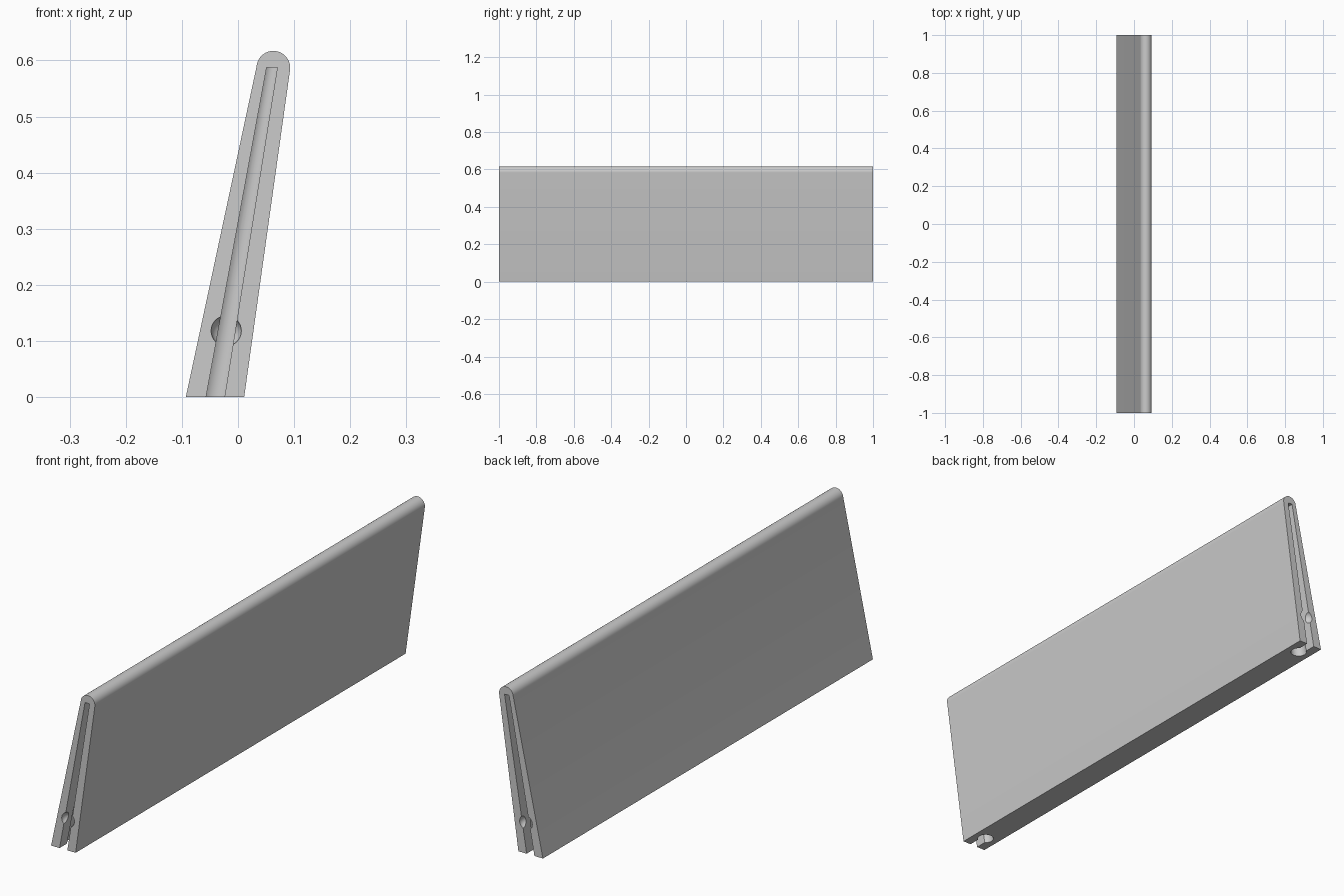
import bpy, bmesh, math
from mathutils import Matrix

cube = bpy.data.objects.get("Cube")
if cube:
    bpy.data.objects.remove(cube)

grey = bpy.data.materials.new("plain_grey")
grey.use_nodes = True
grey.diffuse_color = (0.6, 0.6, 0.6, 1)
grey.node_tree.nodes["Principled BSDF"].inputs["Base Color"].default_value = (0.6, 0.6, 0.6, 1)


def loft(name, lower, upper):
    """Solid between two matching closed outlines."""
    bm = bmesh.new()
    a = [bm.verts.new(p) for p in lower]
    b = [bm.verts.new(p) for p in upper]
    bm.faces.new(a)
    bm.faces.new(b)
    for i in range(len(a)):
        j = (i + 1) % len(a)
        bm.faces.new((a[i], a[j], b[j], b[i]))
    return finish(name, bm)


def finish(name, bm):
    bmesh.ops.recalc_face_normals(bm, faces=bm.faces)
    mesh = bpy.data.meshes.new(name)
    bm.to_mesh(mesh)
    bm.free()
    mesh.materials.append(grey)
    obj = bpy.data.objects.new(name, mesh)
    bpy.context.collection.objects.link(obj)
    return obj


# Tapered panel with a rounded upper edge
profile = [(-0.093, 0), (0.011, 0)]
for i in range(25):
    t = math.radians(-8 + 176 * i / 24 + (8 * i / 24))
    profile.append((0.063 + 0.03 * math.cos(t), 0.587 + 0.03 * math.sin(t)))
panel = loft("panel", [(x, -1, z) for x, z in profile], [(x, 1, z) for x, z in profile])


# Leaning keyhole slot: narrow mouth opening into a round channel
def keyhole(z, side):
    k = z / 0.587
    cx = -0.0405 + 0.101 * k
    half = 0.0165 - 0.007 * k
    r = 0.03 - 0.013 * k
    start = math.asin(half / r)
    pts = [(-half, -0.03), (half, -0.03)]
    for i in range(21):
        t = start + (2 * math.pi - 2 * start) * i / 20
        pts.append((r * math.sin(t), 0.07 - r * math.cos(t)))
    return [(cx + x, side * (1 - d), z) for x, d in pts]


cutters = []
for side, label in ((-1, "front"), (1, "back")):
    cutters.append(loft(label + "_slot_cutter", keyhole(-0.03, side), keyhole(0.587, side)))
    # Round socket in the end face
    bm = bmesh.new()
    bmesh.ops.create_uvsphere(bm, u_segments=32, v_segments=16, radius=0.027,
                              matrix=Matrix.Translation((-0.021, side, 0.118)))
    cutters.append(finish(label + "_socket_cutter", bm))

for cutter in cutters:
    cutter.hide_render = True
    cutter.hide_viewport = True
    mod = panel.modifiers.new(cutter.name, "BOOLEAN")
    mod.operation = "DIFFERENCE"
    mod.solver = "EXACT"
    mod.object = cutter

# Apply the cuts and remove the cutters
bpy.context.view_layer.update()
graph = bpy.context.evaluated_depsgraph_get()
cut_mesh = bpy.data.meshes.new_from_object(panel.evaluated_get(graph))
panel.modifiers.clear()
panel.data = cut_mesh
for cutter in cutters:
    bpy.data.objects.remove(cutter)

bpy.ops.object.select_all(action="DESELECT")
panel.select_set(True)
bpy.context.view_layer.objects.active = panel
bpy.ops.object.shade_smooth_by_angle(angle=math.radians(30))
